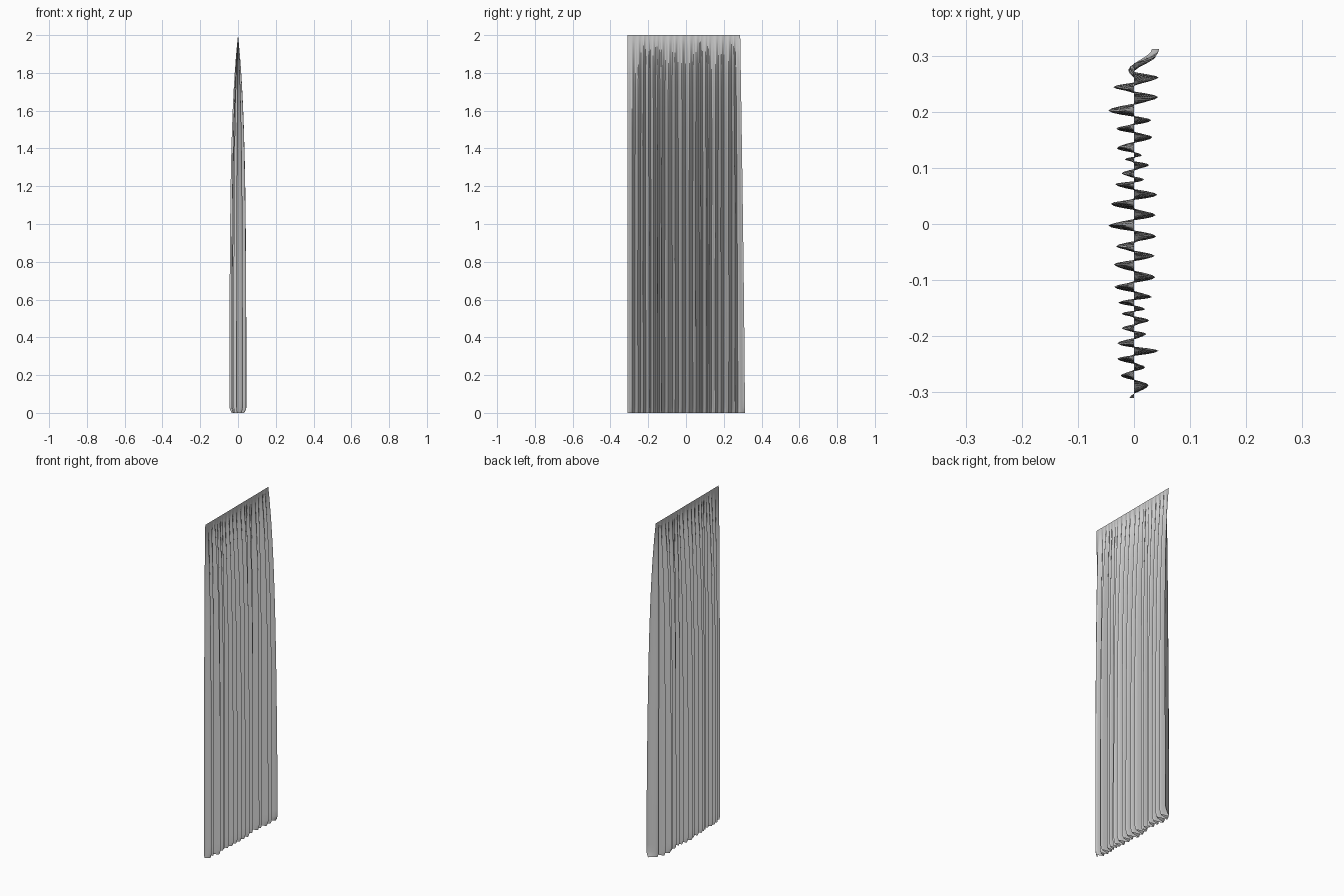
import bpy, bmesh, math

if "Cube" in bpy.data.objects:
    bpy.data.objects.remove(bpy.data.objects["Cube"])

# Fold crests along the bottom hem: (y, x), alternating sides
FOLDS = [(-.31, -.008), (-.287, .026), (-.27, -.024), (-.255, .02), (-.24, -.03), (-.226, .044),
         (-.213, -.03), (-.196, .022), (-.186, -.022), (-.172, .027), (-.16, -.022),
         (-.152, .02), (-.14, -.028), (-.13, .032), (-.112, -.035), (-.095, .038),
         (-.072, -.036), (-.057, .037), (-.04, -.032), (-.022, .04), (-.003, -.046),
         (.016, .039), (.036, -.042), (.052, .042), (.071, -.034), (.079, .018),
         (.09, -.022), (.105, .027), (.115, -.016), (.122, .014), (.135, -.031),
         (.155, .033), (.17, -.032), (.185, .031), (.202, -.046), (.226, .043),
         (.244, -.037), (.261, .044), (.275, -.01), (.312, .045)]
STEPS = 6        # columns per half fold
HEIGHT = 2.0


def hem_profile():
    """Smooth wave through the fold crests."""
    pts = []
    for (y0, x0), (y1, x1) in zip(FOLDS, FOLDS[1:]):
        for i in range(STEPS):
            t = i / STEPS
            w = (1 - math.cos(math.pi * t)) / 2
            pts.append((x0 + (x1 - x0) * w, y0 + (y1 - y0) * t))
    pts.append((FOLDS[-1][1], FOLDS[-1][0]))
    return pts


# Row heights: dense near the gathered top and at the hem
drops = [0, .02, .05, .09, .14, .2, .28, .38, .5, .65, .8, 1.0, 1.2, 1.4, 1.6, 1.8, 1.93, 1.97, 1.99, 2.0]
profile = hem_profile()

# Curtain sheet: straight top edge opening into deep folds
bm = bmesh.new()
rows = []
for d in drops:
    depth = 1 - math.exp(-d / .42)
    if d > 1.98:                      # hem tucks in on the floor
        depth *= 1 - 14 * (d - 1.98)
    row = []
    for x, y in profile:
        end = max(0, (y - .24) / .072)          # free edge flares outward
        yy = y - .025 * end * (1 - d / HEIGHT) ** 1.3
        yy += .0025 * math.sin(d * 2.2 + y * 45) * (1 - d / HEIGHT) * min(1, (.31 - abs(y)) * 20)
        row.append(bm.verts.new((x * depth, yy, HEIGHT - d)))
    rows.append(row)
for a, b in zip(rows, rows[1:]):
    for i in range(len(a) - 1):
        bm.faces.new((a[i], b[i], b[i + 1], a[i + 1]))

mesh = bpy.data.meshes.new("curtain")
bm.to_mesh(mesh)
bm.free()
curtain = bpy.data.objects.new("curtain", mesh)
bpy.context.collection.objects.link(curtain)
bpy.context.view_layer.objects.active = curtain
curtain.select_set(True)
bpy.ops.object.shade_smooth_by_angle(angle=math.radians(50))
